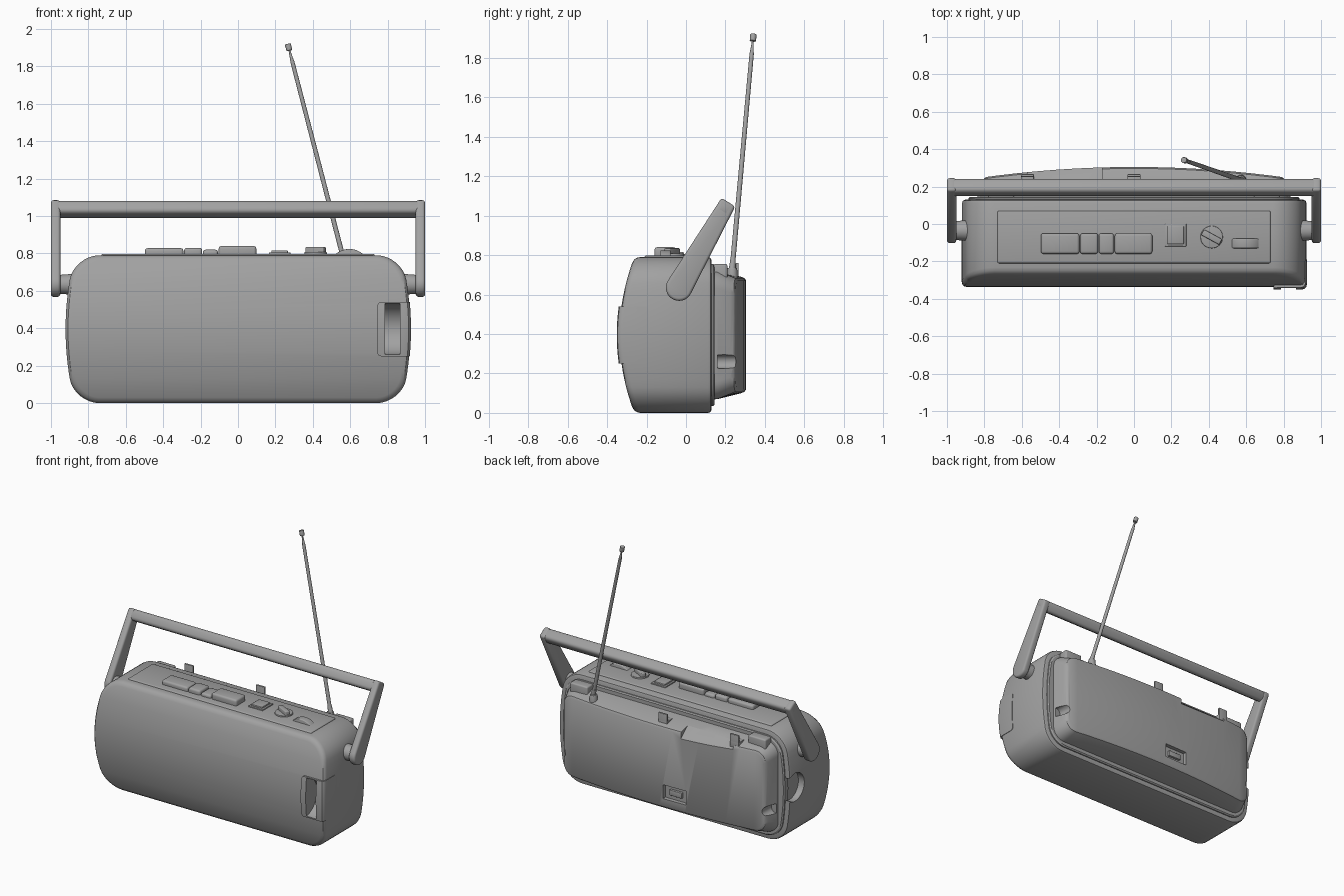
import bpy, bmesh, math
from mathutils import Vector, Matrix

if "Cube" in bpy.data.objects:
    bpy.data.objects.remove(bpy.data.objects["Cube"])

grey = bpy.data.materials.new("plain grey")
grey.use_nodes = True
COLOUR = (0.36, 0.36, 0.36, 1)
grey.diffuse_color = COLOUR
grey.node_tree.nodes["Principled BSDF"].inputs["Base Color"].default_value = COLOUR


def finish(name, bm, bevel=0, cutters=()):
    """Turn a bmesh into a baked, smooth shaded object."""
    bmesh.ops.recalc_face_normals(bm, faces=bm.faces)
    mesh = bpy.data.meshes.new(name)
    bm.to_mesh(mesh)
    bm.free()
    ob = bpy.data.objects.new(name, mesh)
    bpy.context.scene.collection.objects.link(ob)
    mesh.materials.append(grey)
    if bevel:
        mod = ob.modifiers.new("bevel", "BEVEL")
        mod.width, mod.segments, mod.limit_method = bevel, 3, "ANGLE"
        mod.angle_limit = math.radians(40)
    for cutter, operation in cutters:
        mod = ob.modifiers.new("cut", "BOOLEAN")
        mod.object, mod.operation, mod.solver = cutter, operation, "EXACT"
    if ob.modifiers:
        graph = bpy.context.evaluated_depsgraph_get()
        ob.data = bpy.data.meshes.new_from_object(ob.evaluated_get(graph))
        ob.modifiers.clear()
    bpy.ops.object.select_all(action="DESELECT")
    ob.select_set(True)
    bpy.context.view_layer.objects.active = ob
    bpy.ops.object.shade_smooth_by_angle(angle=math.radians(32))
    return ob


def box(name, x, y, z, bevel=0.0, tilt=0.0, turn=0.0):
    """Box from x, y and z ranges, rotated about its centre."""
    bm = bmesh.new()
    mid = Vector([(r[0] + r[1]) / 2 for r in (x, y, z)])
    size = [r[1] - r[0] for r in (x, y, z)]
    m = (Matrix.Translation(mid) @ Matrix.Rotation(turn, 4, "Z")
         @ Matrix.Rotation(tilt, 4, "X") @ Matrix.Diagonal((*size, 1)))
    bmesh.ops.create_cube(bm, size=1, matrix=m)
    return finish(name, bm, bevel)


def rod(name, a, b, r1, r2=None, bevel=0.0, sides=32):
    """Cylinder or cone from point a to point b."""
    a, b = Vector(a), Vector(b)
    m = Matrix.Translation((a + b) / 2) @ (b - a).to_track_quat("Z", "Y").to_matrix().to_4x4()
    bm = bmesh.new()
    bmesh.ops.create_cone(bm, cap_ends=True, segments=sides, radius1=r1,
                          radius2=r1 if r2 is None else r2, depth=(b - a).length, matrix=m)
    return finish(name, bm, bevel)


def outline(a_half, b_half, r, bulge):
    """Rounded rectangle swept along b, with sides that bow out along a."""
    def width(b):
        return a_half - bulge * (b / b_half) ** 2
    side = []
    for i in range(9):
        p = math.pi / 2 * i / 8
        b = -b_half + r * (1 - math.cos(p))
        side.append((width(b) - r * (1 - math.sin(p)), b))
    for i in range(1, 7):
        b = -(b_half - r) * (1 - i / 7)
        side.append((width(b), b))
    side += [(width(0), 0)] + [(a, -b) for a, b in reversed(side)]
    return side + [(-a, b) for a, b in reversed(side)]


def shell(name, rings, upright, cutters=()):
    """Join rings of (a half, b half, radius, bulge, depth); the last cap may curve."""
    bm = bmesh.new()
    loops = []
    for a_half, b_half, r, bulge, depth in rings:
        loop = []
        for a, b in outline(a_half, b_half, r, bulge):
            x, z = (a, b) if upright else (b, a)
            y = depth(b) if callable(depth) else depth
            loop.append(bm.verts.new((x, y, z + 0.395)))
        loops.append(loop)
    n = len(loops[0])
    for l0, l1 in zip(loops, loops[1:]):
        for i in range(n):
            j = (i + 1) % n
            bm.faces.new((l0[i], l0[j], l1[j], l1[i]))
    bm.faces.new(loops[0])
    last = loops[-1]
    for i in range(n // 2 - 1):
        bm.faces.new((last[i], last[i + 1], last[n - 2 - i], last[n - 1 - i]))
    return finish(name, bm, 0, cutters)


def case_rings(grow, side):
    def front(step):
        return lambda b: -0.337 - grow + step + 0.075 * (b / 0.395) ** 2
    steps = [(0.018, 0.13), (0.005, 0.125), (0, 0.112), (0, front(0.03)), (0.004, front(0.014)),
             (0.013, front(0.004)), (0.03, front(0))]
    return [(0.922 + side - d, 0.395 - d, 0.13 - d, 0.05, y) for d, y in steps]


# Main case with tuning scoop and finger recess
scoop = rod("scoop_cutter", (0.785, -0.36, 0.397), (0.865, -0.36, 0.397), 0.138, sides=48)
recess = rod("recess_cutter", (-1, 0.07, 0.4), (-0.875, 0.07, 0.4), 0.1, sides=48)
half = box("half_cutter", (0.745, 1.1), (-0.5, -0.19), (0.25, 0.54), 0.02)
shell("case", case_rings(0, 0), True, [(scoop, "DIFFERENCE"), (recess, "DIFFERENCE")])
shell("tuning_panel", case_rings(0.014, 0.003), True,
      [(half, "INTERSECT"), (scoop, "DIFFERENCE")])
shell("rear_rim", [(0.885 - d, 0.36 - d, 0.11, 0.04, y)
                   for d, y in ((0, 0.1), (0, 0.138), (0.008, 0.145))], True)

# Bulged rear housing with socket, corner grooves and a sloping notch
def rear(step):
    return lambda b: 0.305 - step - 0.055 * (b / 0.8) ** 2


socket = box("socket_cutter", (-0.21, -0.03), (0.275, 0.4), (0.17, 0.27))
notch = box("notch_cutter", (-0.57, -0.17), (0.2, 0.4), (0.67, 0.87), 0, -0.7)
cuts = [socket, notch]
for s in (-1, 1):
    cuts.append(rod("groove_cutter", (s * 0.825, 0.16, 0.26), (s * 0.805, 0.4, 0.26), 0.035))
shell("rear_housing", [(0.33, 0.84, 0.09, 0, 0.1), (0.325, 0.835, 0.09, 0, 0.16),
                       (0.295, 0.81, 0.08, 0, rear(0.025)), (0.288, 0.803, 0.075, 0, rear(0.008)),
                       (0.275, 0.79, 0.07, 0, rear(0))], False,
      [(c, "DIFFERENCE") for c in cuts])
box("socket_insert", (-0.17, -0.07), (0.26, 0.292), (0.2, 0.24), 0.004)
for c in cuts + [scoop, recess, half]:
    bpy.data.objects.remove(c)

# Rear top blocks and antenna clips
for s, label in ((1, "left"), (-1, "right")):
    box(label + "_rear_block", sorted((s * 0.64, s * 0.78)), (0.14, 0.21), (0.66, 0.755), 0.01)
for x, label in ((0, "middle"), (-0.57, "end")):
    box(label + "_clip", (x - 0.035, x + 0.035), (0.252, 0.266), (0.6, 0.76), 0.003)
    box(label + "_clip_foot", (x - 0.035, x + 0.035), (0.2, 0.266), (0.66, 0.71), 0.003)

# Top deck and controls
box("top_deck", (-0.73, 0.73), (-0.21, 0.07), (0.77, 0.798), 0.008)
edges = (-0.5, -0.29, -0.19, -0.105, 0.1)
for i, top in enumerate((0.828, 0.83, 0.82, 0.84)):
    box("key_%d" % (i + 1), (edges[i] + 0.002, edges[i + 1] - 0.002), (-0.16, -0.05),
        (0.78, top), 0.014)
box("square_button_frame", (0.165, 0.28), (-0.12, 0), (0.78, 0.806), 0.003)
box("square_button", (0.178, 0.267), (-0.107, -0.013), (0.78, 0.816), 0.004)
rod("selector_base", (0.415, -0.07, 0.78), (0.415, -0.07, 0.808), 0.06, bevel=0.004)
box("selector_grip", (0.36, 0.47), (-0.087, -0.053), (0.78, 0.835), 0.006, 0, -0.5)
rod("volume_wheel", (0.595, -0.13, 0.715), (0.595, -0.078, 0.715), 0.109, bevel=0.006, sides=64)

# Carrying handle
TILT = -0.56
box("handle_grip", (-1, 1), (0.154, 0.236), (0.998, 1.073), 0.022, TILT)
PIVOT = Vector((-0.035, 0.635))
along = Vector((math.sin(-TILT), math.cos(TILT)))
across = Vector((along.y, -along.x))
profile = [PIVOT + 0.067 * (across * math.cos(t) - along * math.sin(t))
           for t in [math.pi * i / 16 for i in range(17)]]
tip = Vector((0.215, 1.068))
profile += [tip - across * 0.041, tip + across * 0.041]
for s, label in ((1, "left"), (-1, "right")):
    bm = bmesh.new()
    face = bm.faces.new([bm.verts.new((s * 0.95, p.x, p.y)) for p in profile])
    moved = bmesh.ops.extrude_face_region(bm, geom=[face])["geom"]
    bmesh.ops.translate(bm, vec=(s * 0.05, 0, 0),
                        verts=[v for v in moved if isinstance(v, bmesh.types.BMVert)])
    finish(label + "_handle_arm", bm, 0.014)
    rod(label + "_pivot", (s * 0.88, *PIVOT), (s * 0.96, *PIVOT), 0.056, 0.05)

# Telescopic antenna
foot, end = Vector((0.572, 0.235, 0.74)), Vector((0.266, 0.342, 1.92))


def at(t):
    return foot.lerp(end, t)


rod("antenna_foot", (0.572, 0.235, 0.66), (0.572, 0.235, 0.735), 0.03, 0.024, 0.004)
rod("antenna_joint", at(-0.02), at(0.03), 0.018, 0.014)
rod("antenna_mast", at(0), at(0.92), 0.013, 0.011, sides=16)
rod("antenna_neck", at(0.92), at(0.975), 0.01, 0.004, sides=16)
rod("antenna_tip", at(0.97), at(1), 0.016, bevel=0.003, sides=20)
